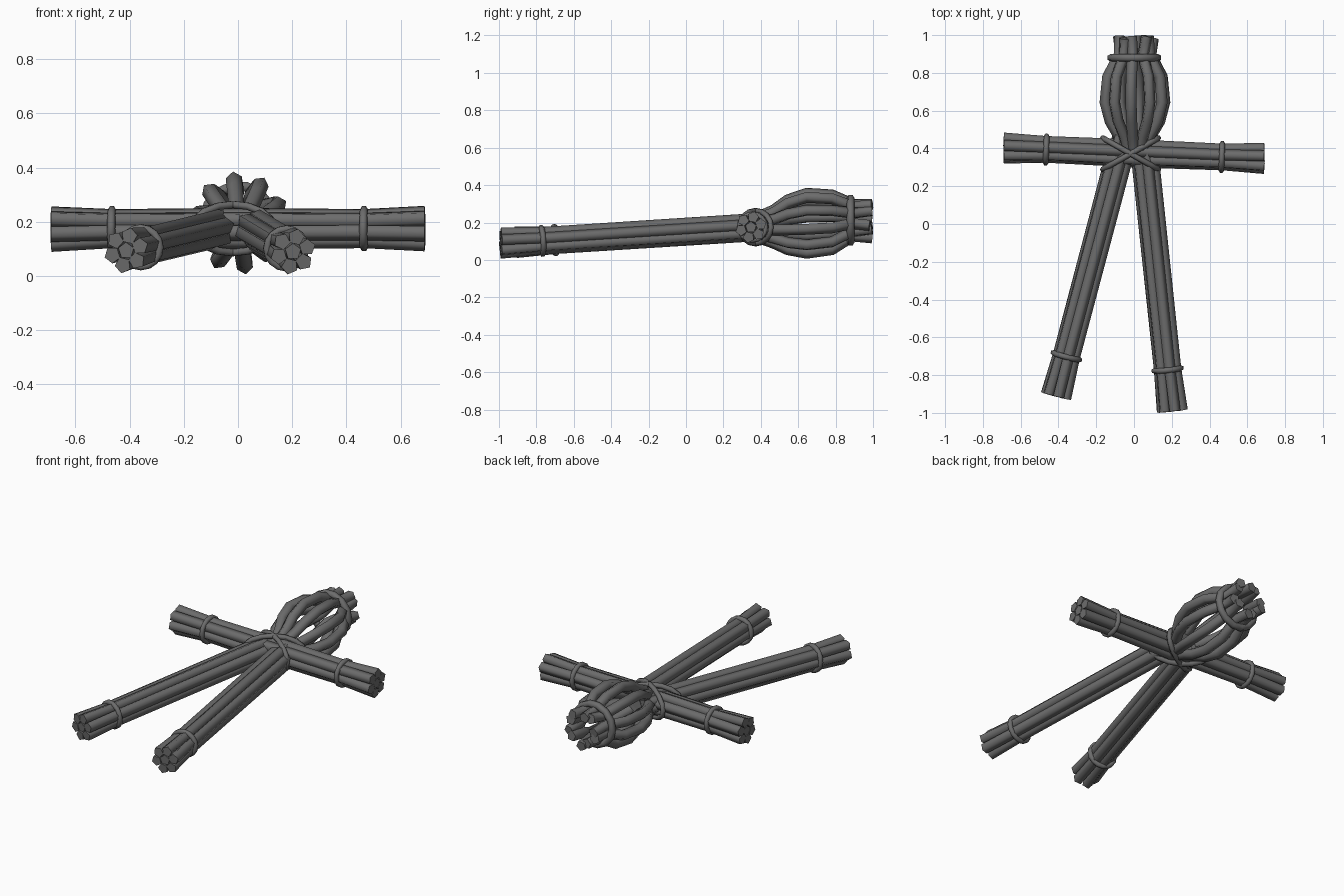
import bpy, bmesh
from math import sin, cos, pi, radians
from mathutils import Vector

if "Cube" in bpy.data.objects:
    bpy.data.objects.remove(bpy.data.objects["Cube"])

straw_mat = bpy.data.materials.new("dark_straw")
straw_mat.diffuse_color = (0.15, 0.15, 0.15, 1)
straw_mat.use_nodes = True
straw_mat.node_tree.nodes["Principled BSDF"].inputs["Base Color"].default_value = straw_mat.diffuse_color


def add_tube(bm, pts, r, sides, up, closed=False):
    """Sweep a polygon along pts, with one corner facing 'up'."""
    n, rings = len(pts), []
    for i, p in enumerate(pts):
        a = pts[(i - 1) % n] if closed else pts[max(i - 1, 0)]
        b = pts[(i + 1) % n] if closed else pts[min(i + 1, n - 1)]
        t = (b - a).normalized()
        u = Vector(up)
        u = (u - t * u.dot(t)).normalized()
        v = t.cross(u)
        rings.append([bm.verts.new(p + r * (u * cos(2 * pi * k / sides) + v * sin(2 * pi * k / sides)))
                      for k in range(sides)])
    for i in range(n if closed else n - 1):
        a, b = rings[i], rings[(i + 1) % n]
        for k in range(sides):
            m = (k + 1) % sides
            bm.faces.new((a[k], a[m], b[m], b[k]))
    if not closed:
        bm.faces.new(rings[0][::-1])
        bm.faces.new(rings[-1])


def finish(bm, name):
    bmesh.ops.recalc_face_normals(bm, faces=bm.faces)
    me = bpy.data.meshes.new(name)
    bm.to_mesh(me)
    bm.free()
    me.materials.append(straw_mat)
    ob = bpy.data.objects.new(name, me)
    bpy.context.collection.objects.link(ob)
    # Round straws, crisp cut ends
    bpy.ops.object.select_all(action='DESELECT')
    ob.select_set(True)
    bpy.context.view_layer.objects.active = ob
    bpy.ops.object.shade_smooth_by_angle(angle=radians(78))


def bundle(name, stations, side, straw=0.031):
    """Six straws round a core; stations are (centre, spread radius)."""
    bm = bmesh.new()
    s, z = Vector(side).normalized(), Vector((0, 0, 1))
    for k in range(6):
        d = s * cos(k * pi / 3 + 0.3) + z * sin(k * pi / 3 + 0.3)
        add_tube(bm, [Vector(c) + d * q for c, q in stations], straw, 5, d)
    add_tube(bm, [Vector(c) for c, q in stations], straw, 5, z)
    finish(bm, name)


def tie(name, centre, u, ru, v, rv, r=0.015, seg=16):
    """Closed elliptical cord."""
    bm = bmesh.new()
    c, u, v = Vector(centre), Vector(u).normalized(), Vector(v).normalized()
    pts = [c + u * ru * cos(2 * pi * i / seg) + v * rv * sin(2 * pi * i / seg) for i in range(seg)]
    add_tube(bm, pts, r, 6, u.cross(v), closed=True)
    finish(bm, name)


Z = (0, 0, 1)

# Arms: one bundle running right across, flared past the ties
bundle("arms", [((-0.69, 0.402, 0.173), 0.055), ((-0.465, 0.395, 0.175), 0.043),
                ((0, 0.374, 0.175), 0.047),
                ((0.465, 0.355, 0.175), 0.043), ((0.69, 0.347, 0.175), 0.055)], (0, 1, 0))
for x, y, n in ((-0.465, 0.394, "left"), (0.465, 0.355, "right")):
    tie(n + "_arm_tie", (x, y, 0.175), (0.04, 1, 0), 0.071, Z, 0.07)

# Legs: bend inwards at the top to join the neck
for n, foot, ankle, hip, neck in (
        ("left", (-0.413, -0.912, 0.094), (-0.358, -0.70, 0.106), (-0.093, 0.30, 0.17), (-0.05, 0.46, 0.178)),
        ("right", (0.203, -0.991, 0.09), (0.178, -0.77, 0.102), (0.064, 0.30, 0.17), (0.045, 0.46, 0.178))):
    axis = Vector(hip) - Vector(foot)
    side = Vector((axis.y, -axis.x, 0))
    bundle(n + "_leg", [(foot, 0.055), (ankle, 0.045), (hip, 0.046), (neck, 0.036)], side)
    tie(n + "_leg_tie", ankle, side, 0.072, side.cross(axis), 0.072)

# Head: ten straws bulging into a hollow cage (y, spread, axis z), ends splayed unevenly
profile = [(0.40, 0.06, 0.175), (0.47, 0.088, 0.178), (0.545, 0.133, 0.188), (0.645, 0.16, 0.196),
           (0.78, 0.146, 0.201), (0.855, 0.105, 0.209), (0.89, 0.084, 0.212)]
bm = bmesh.new()
for k in range(10):
    a = radians(97 + 36 * k)
    d = Vector((cos(a), 0, sin(a)))
    pts = [Vector((0.005, y, z)) + d * q for y, q, z in profile]
    skew = Vector((-sin(a), 0, cos(a))) * 0.012 * (-1) ** k
    pts.append(Vector((0.009, 0.995 - 0.012 * (k % 3 == 1), 0.216)) + d * (0.082 + 0.014 * (k % 2)) + skew)
    add_tube(bm, pts, 0.031, 5, d)
finish(bm, "head_straws")
tie("head_tie", (0.002, 0.88, 0.212), (1, 0, 0), 0.124, Z, 0.121, 0.021, 14)

# Crossed lashing where arms, legs and neck meet
tie("cross_tie_a", (-0.018, 0.372, 0.175), (0.31, 0.175, 0), 0.169, Z, 0.089)
tie("cross_tie_b", (-0.018, 0.372, 0.175), (0.31, -0.175, 0), 0.169, Z, 0.089)
